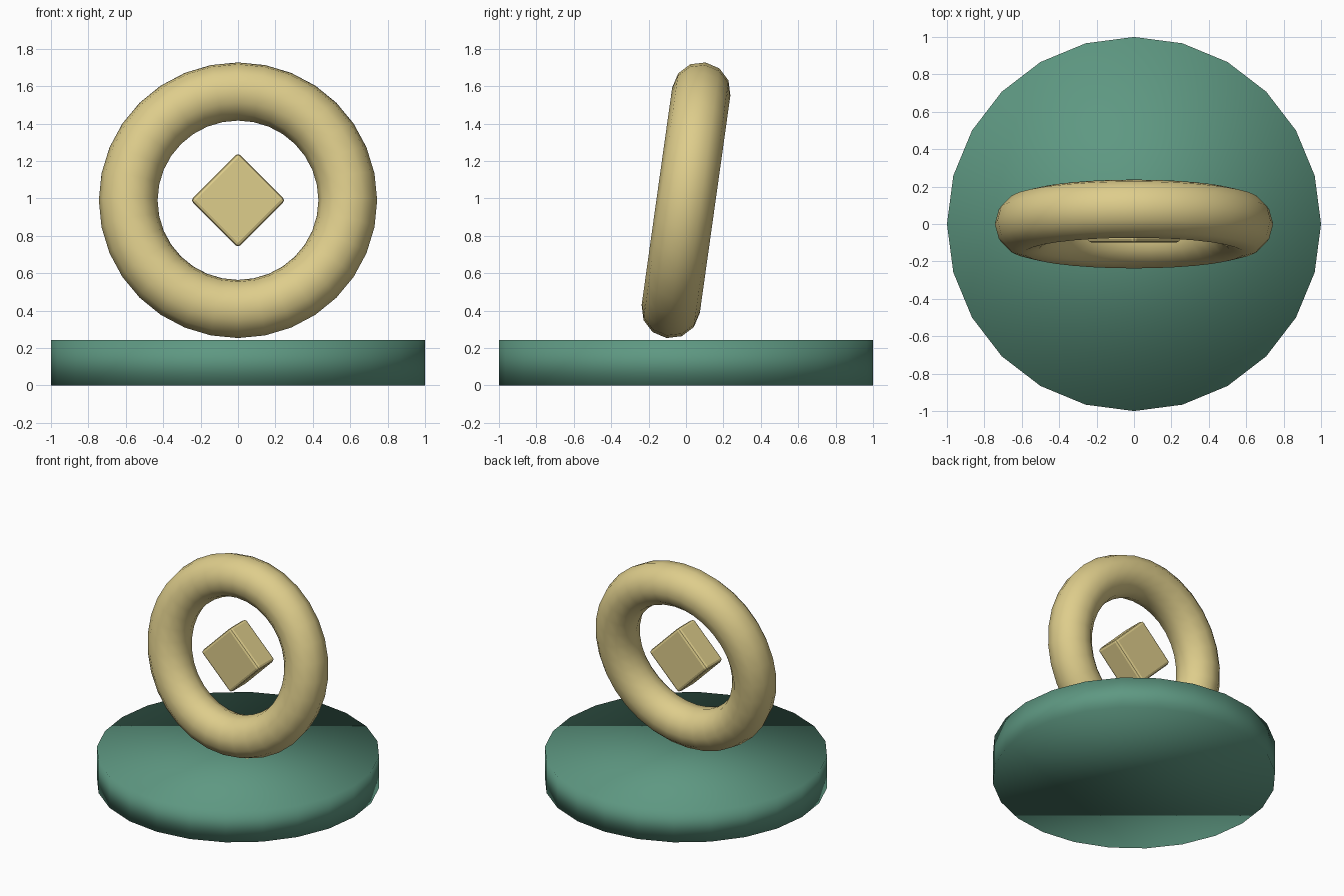
import bpy
from math import radians

default = bpy.data.objects.get("Cube")
if default:
    bpy.data.objects.remove(default, do_unlink=True)


def make_material(name, color):
    mat = bpy.data.materials.new(name)
    mat.use_nodes = True
    mat.diffuse_color = color
    mat.node_tree.nodes["Principled BSDF"].inputs["Base Color"].default_value = color
    return mat


def finish(name, mat, smooth):
    obj = bpy.context.object
    obj.name = obj.data.name = name
    obj.data.materials.append(mat)
    if smooth:
        bpy.ops.object.shade_smooth()
    return obj


green = make_material("sea green", (0.112, 0.314, 0.223, 1))
gold = make_material("pale gold", (0.73, 0.61, 0.26, 1))

BASE_HEIGHT = 0.243
CENTRE = (0, 0, 0.99)

# Round base, softly shaded right across its rim
bpy.ops.mesh.primitive_cylinder_add(vertices=24, radius=1, depth=BASE_HEIGHT,
                                    location=(0, 0, BASE_HEIGHT / 2))
finish("base_disc", green, True)

# Upright ring leaning slightly backwards
bpy.ops.mesh.primitive_torus_add(major_segments=32, minor_segments=12,
                                 major_radius=0.587, minor_radius=0.157,
                                 location=CENTRE, rotation=(radians(90 - 8), 0, 0))
finish("ring", gold, True)

# Floating diamond block with rounded edges
bpy.ops.mesh.primitive_cube_add(size=1, location=CENTRE, rotation=(0, radians(45), 0))
block = finish("diamond_block", gold, False)
block.scale = (0.36, 0.2, 0.36)
bpy.ops.object.transform_apply(location=False, rotation=False, scale=True)
bevel = block.modifiers.new("rounded_edges", "BEVEL")
bevel.width = 0.02
bevel.segments = 2
